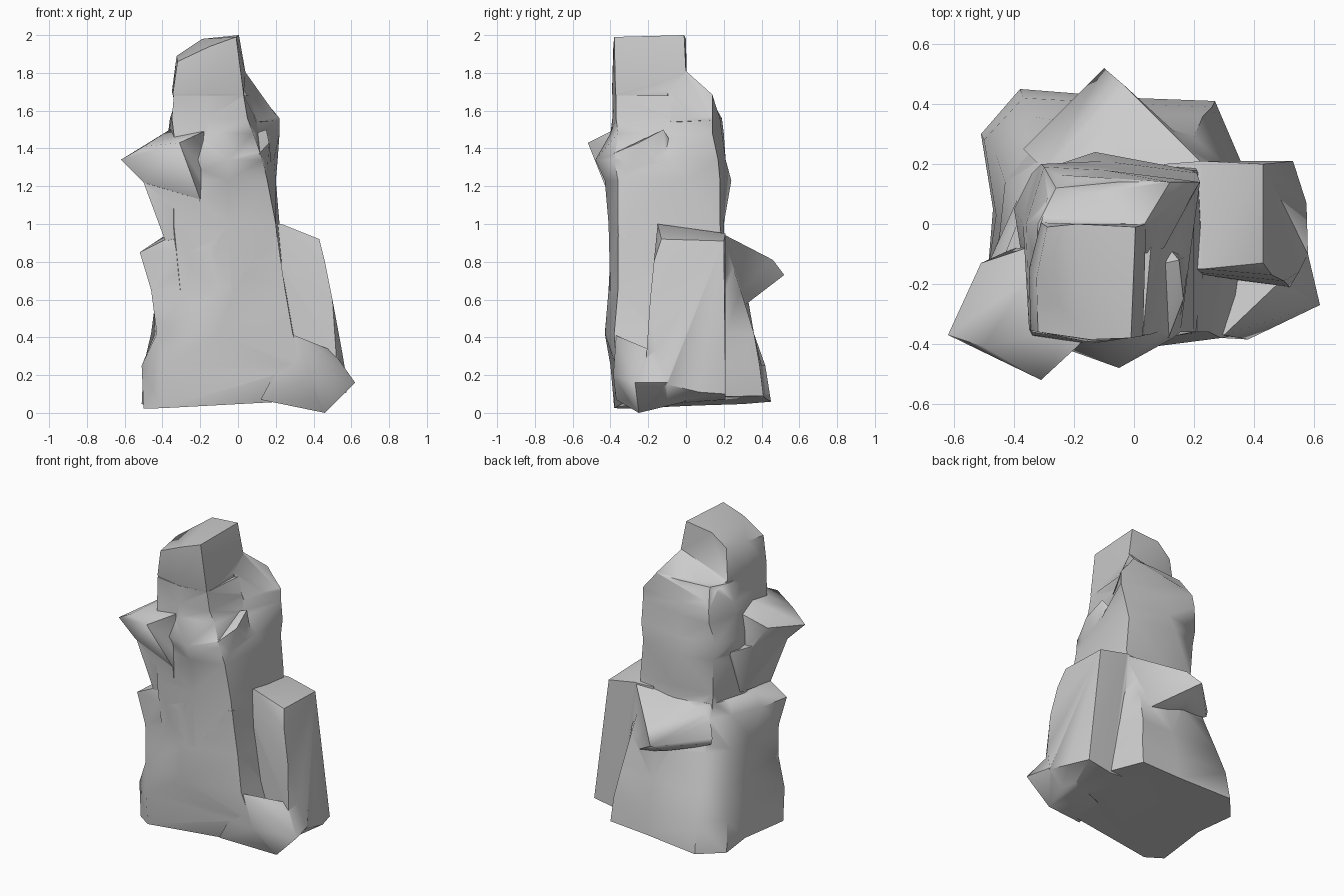
import bpy, bmesh


def finish(name, bm):
    bmesh.ops.recalc_face_normals(bm, faces=bm.faces)
    me = bpy.data.meshes.new(name)
    bm.to_mesh(me)
    bm.free()
    ob = bpy.data.objects.new(name, me)
    bpy.context.collection.objects.link(ob)
    return ob


def loft(name, rings, tilt=(0, 0)):
    """Skin (z, outline) rings; tilt slopes the lowest ring in x and y."""
    bm = bmesh.new()
    loops = [[bm.verts.new((x, y, z)) for x, y in pts] for z, pts in rings]
    for v in loops[0]:
        v.co.z += tilt[0] * (v.co.x + .5) + tilt[1] * (v.co.y + .38)
    for a, b in zip(loops, loops[1:]):
        for i in range(len(a)):
            j = (i + 1) % len(a)
            bm.faces.new((a[i], a[j], b[j], b[i]))
    bm.faces.new(loops[0][::-1])
    bm.faces.new(loops[-1])
    bmesh.ops.triangulate(bm, faces=bm.faces[:])
    return finish(name, bm)


def hull(name, pts):
    bm = bmesh.new()
    for p in pts:
        bm.verts.new(p)
    res = bmesh.ops.convex_hull(bm, input=bm.verts[:])
    junk = {g for g in res["geom_interior"] if isinstance(g, bmesh.types.BMVert)}
    bmesh.ops.delete(bm, geom=list(junk), context="VERTS")
    return finish(name, bm)


# Broad base
rock = loft("rock_spire", [
    (.02, [(-.5, -.31), (-.4, -.38), (.42, -.3), (.36, .2), (.27, .41), (0, .42), (-.38, .45), (-.51, .3), (-.47, .05)]),
    (.25, [(-.51, -.31), (-.4, -.4), (.35, -.37), (.33, .2), (.26, .39), (0, .4), (-.37, .42), (-.5, .28), (-.46, .03)]),
    (.42, [(-.43, -.36), (-.1, -.43), (.29, -.38), (.3, .2), (.23, .36), (0, .36), (-.35, .36), (-.46, .23), (-.44, 0)]),
    (.65, [(-.46, -.32), (-.1, -.41), (.25, -.36), (.26, .2), (.2, .29), (-.1, .32), (-.33, .27), (-.43, .14), (-.45, -.05)]),
    (.85, [(-.52, -.32), (-.15, -.4), (.22, -.36), (.22, .15), (.18, .22), (-.1, .23), (-.32, .2), (-.39, .08), (-.48, -.12)]),
    (.93, [(-.36, -.34), (-.1, -.4), (.21, -.36), (.2, .16), (.15, .19), (-.1, .19), (-.3, .17), (-.36, .05), (-.4, -.14)]),
], tilt=(.05, .04))

# Narrow upper column with the back shoulder
column = loft("column", [
    (.6, [(-.3, -.36), (-.03, -.4), (.24, -.35), (.24, .1), (.18, .22), (-.1, .22), (-.33, .2), (-.36, -.1)]),
    (1.0, [(-.34, -.37), (-.05, -.41), (.2, -.36), (.22, 0), (.21, .18), (-.05, .2), (-.31, .16), (-.38, -.08)]),
    (1.23, [(-.34, -.37), (-.05, -.43), (.155, -.36), (.2, 0), (.19, .18), (-.13, .24), (-.32, .17), (-.38, -.03)]),
    (1.34, [(-.33, -.38), (-.05, -.48), (.13, -.38), (.19, -.08), (.21, .17), (-.1, .21), (-.34, .17), (-.4, .05)]),
    (1.48, [(-.34, -.37), (-.15, -.4), (.08, -.36), (.11, -.1), (.22, .14), (-.1, .19), (-.31, .2), (-.37, 0)]),
    (1.56, [(-.35, -.35), (-.16, -.39), (.05, -.37), (.09, -.08), (.22, .14), (-.1, .18), (-.3, .19), (-.36, 0)]),
    (1.68, [(-.34, -.36), (-.16, -.39), (.03, -.37), (.06, -.04), (.12, .14), (-.05, .14), (-.26, .12), (-.32, 0)]),
])

# Slanted summit block
summit = hull("summit", [
    (-.32, -.36, 1.86), (-.15, -.385, 1.94), (-.01, -.38, 1.99), (.005, -.01, 2), (-.19, 0, 1.98),
    (-.29, -.01, 1.9), (-.325, -.18, 1.89), (-.35, -.15, 1.7), (-.345, -.355, 1.69),
    (-.16, -.392, 1.69), (.03, -.373, 1.69), (.04, .0, 1.8), (-.31, .005, 1.69),
    (-.3, -.32, 1.5), (0, -.32, 1.5), (.03, 0, 1.5), (-.28, 0, 1.5)])

# Slope from the summit to the back shoulder
shoulder = hull("shoulder", [
    (.035, 0, 1.81), (.0, .01, 1.72), (.03, -.1, 1.72), (.22, .14, 1.55), (.12, .14, 1.685),
    (.1, -.08, 1.54), (-.31, .0, 1.7), (-.27, .165, 1.6), (-.1, -.1, 1.5)])

# Overhang on the upper left, with the stem that carries it
overhang = hull("overhang", [
    (-.62, -.37, 1.34), (-.5, -.41, 1.41), (-.31, -.52, 1.43), (-.18, -.4, 1.49), (-.36, -.19, 1.5),
    (-.51, -.13, 1.38), (-.36, -.08, 1.45), (-.5, -.36, 1.22), (-.2, -.4, 1.13),
    (-.4, -.08, 1.2), (-.2, -.2, 1.1), (-.2, -.2, 1.48)])
stem = hull("overhang_stem", [
    (-.5, -.355, 1.22), (-.2, -.4, 1.14), (-.47, -.2, 1.25), (-.385, -.34, .91), (-.2, -.38, .95),
    (-.37, .05, 1.25), (-.38, -.05, .95), (-.2, 0, 1.25), (-.2, 0, .9), (-.2, -.35, 1.25)])

# Rounded buttress on the right
buttress = hull("buttress", [
    (.1, -.15, 1), (.1, .2, .95), (.23, -.15, 1), (.23, .21, .95), (.43, -.13, .92), (.43, .2, .91),
    (.46, -.17, .8), (.5, -.19, .6), (.55, -.16, .33), (.53, .21, .1), (.575, .07, .11), (.58, -.1, .15),
    (.52, -.21, .3), (.43, -.2, .04), (.36, .21, .07), (.1, -.15, .1), (.1, .2, .1)])

# Pointed toe at the front right
toe = hull("toe", [
    (.46, -.25, 0), (.62, -.27, .16), (.38, -.385, .2), (.51, -.29, .23), (.58, -.1, .16),
    (.12, -.37, .07), (.3, -.37, .41), (.5, -.18, .33), (.2, -.1, .06), (.45, 0, .06)])

# Shelf jutting from the back
shelf = hull("back_shelf", [
    (-.3, .18, .88), (.24, .19, .95), (-.15, .15, .94), (.06, .36, .86), (-.03, .46, .81), (-.1, .52, .73),
    (-.37, .25, .75), (-.36, .25, .71), (.23, .22, .5), (.05, .35, .64), (-.1, .37, .64), (-.3, .25, .68), (-.1, .1, .6)])

# Small sloping ledge on the upper right
ledge = hull("side_ledge", [
    (.115, -.38, 1.375), (.06, -.14, 1.47), (.15, -.12, 1.5), (.165, -.25, 1.43), (.185, -.1, 1.25),
    (.15, -.34, 1.2), (0, -.3, 1.2), (0, -.3, 1.37), (.05, 0, 1.3)])

# Merge everything into one rock
parts = [column, summit, shoulder, overhang, stem, buttress, toe, shelf, ledge]
for p in parts:
    m = rock.modifiers.new("union", "BOOLEAN")
    m.operation, m.solver, m.object = "UNION", "EXACT", p
merged = bpy.data.meshes.new_from_object(
    rock.evaluated_get(bpy.context.evaluated_depsgraph_get()))
rock.modifiers.clear()
rock.data = merged
for p in parts:
    bpy.data.objects.remove(p)

bpy.context.view_layer.objects.active = rock
rock.select_set(True)
bpy.ops.object.shade_smooth_by_angle(angle=.9)
